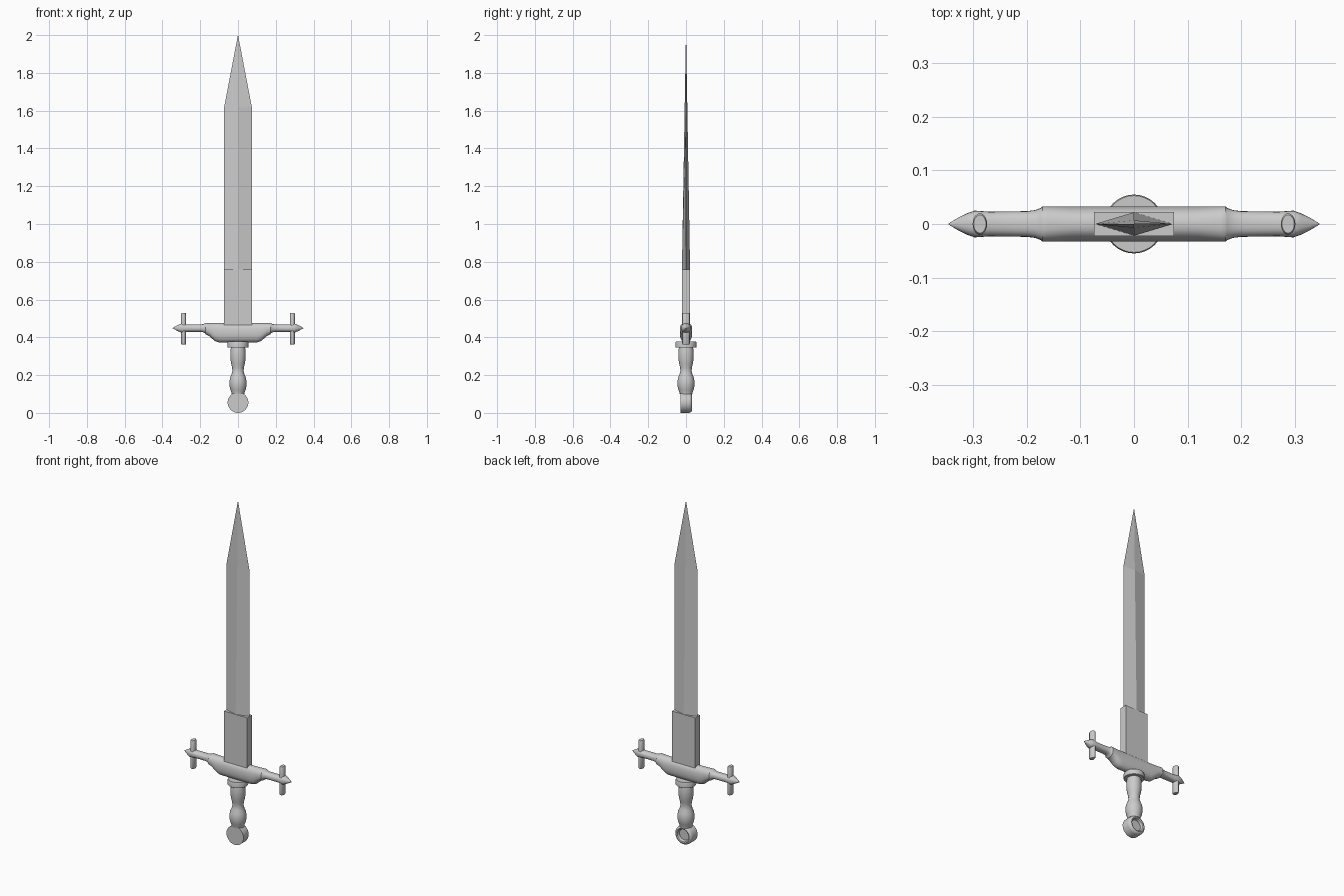
import bpy, bmesh, math
from mathutils import Vector

if "Cube" in bpy.data.objects:
    bpy.data.objects.remove(bpy.data.objects["Cube"])

steel = bpy.data.materials.new("plain grey steel")
steel.diffuse_color = (0.6, 0.6, 0.6, 1)
steel.use_nodes = True
steel.node_tree.nodes["Principled BSDF"].inputs["Base Color"].default_value = steel.diffuse_color


def loft(name, rings, smooth=True):
    """Skin a list of equal-length point rings and cap both ends."""
    bm = bmesh.new()
    loops = [[bm.verts.new(p) for p in ring] for ring in rings]
    n = len(loops[0])
    for a, b in zip(loops, loops[1:]):
        for i in range(n):
            j = (i + 1) % n
            bm.faces.new((a[i], a[j], b[j], b[i]))
    bm.faces.new(loops[0])
    bm.faces.new(loops[-1])
    bmesh.ops.remove_doubles(bm, verts=bm.verts, dist=1e-5)
    bmesh.ops.recalc_face_normals(bm, faces=bm.faces)
    mesh = bpy.data.meshes.new(name)
    bm.to_mesh(mesh)
    bm.free()
    obj = bpy.data.objects.new(name, mesh)
    bpy.context.collection.objects.link(obj)
    mesh.materials.append(steel)
    if smooth:
        bpy.ops.object.select_all(action='DESELECT')
        obj.select_set(True)
        bpy.context.view_layer.objects.active = obj
        bpy.ops.object.shade_smooth_by_angle(angle=math.radians(35))
    return obj


def oval(center, u, v, n=32, power=1.0):
    """Ring of points around center; power below 1 squares it off."""
    c, u, v = Vector(center), Vector(u), Vector(v)
    pts = []
    for i in range(n):
        t = 2 * math.pi * i / n
        a, b = math.cos(t), math.sin(t)
        a = math.copysign(abs(a) ** power, a)
        b = math.copysign(abs(b) ** power, b)
        pts.append(c + u * a + v * b)
    return pts


def diamond(z, w, d):
    return [(w, 0, z), (0, d, z), (-w, 0, z), (0, -d, z)]


def rect(z, w, d):
    return [(w, d, z), (-w, d, z), (-w, -d, z), (w, -d, z)]


# Blade with a central ridge thinning to the point
loft("blade", [diamond(0.74, 0.073, 0.022), diamond(1.62, 0.073, 0.007),
               diamond(2.0, 0.0004, 0.0004)], smooth=False)

# Plain block at the root of the blade
loft("blade_root", [rect(0.45, 0.075, 0.022), rect(0.76, 0.075, 0.022)], smooth=False)

# Crossguard: half stations (x, bottom, top, half depth), mirrored
half = [(0.10, .373, .476, .033), (0.12, .379, .476, .033), (0.135, .391, .476, .033),
        (0.15, .405, .476, .033), (0.162, .412, .476, .033), (0.171, .415, .476, .033),
        (0.174, .421, .474, .030), (0.185, .427, .470, .026), (0.20, .429, .468, .024),
        (0.27, .429, .468, .023), (0.298, .424, .474, .025), (0.312, .430, .468, .020),
        (0.33, .439, .459, .011), (0.347, .4485, .4495, .0005)]
stations = [(-x, b, t, d) for x, b, t, d in reversed(half)] + half
loft("crossguard", [oval((x, 0, (b + t) / 2), (0, d, 0), (0, 0, (t - b) / 2), 24, 0.85)
                    for x, b, t, d in stations])

# Upright bars near the guard ends
for side, label in ((-1, "left"), (1, "right")):
    loft("guard_bar_" + label,
         [oval((side * 0.288, 0, z), (s * 0.0135, 0, 0), (0, s * 0.02, 0), 20)
          for z, s in ((.363, .85), (.367, 1), (.524, 1), (.528, .85))])

# Round collar under the guard
loft("collar", [oval((0, 0, z), (r, 0, 0), (0, r, 0))
                for z, r in ((.345, .053), (.347, .055), (.372, .055), (.378, .053))])

# Turned grip
grip = [(.10, .034), (.113, .036), (.125, .041), (.145, .045), (.165, .0455), (.185, .042),
        (.205, .034), (.222, .030), (.24, .031), (.26, .036), (.285, .040), (.315, .041),
        (.335, .039), (.35, .037)]
loft("grip", [oval((0, 0, z), (r, 0, 0), (0, r, 0)) for z, r in grip])

# Disc pommel, flat in front, rounded rim and recess at the back
pommel = [(-.028, .055), (.015, .055), (.023, .053), (.029, .048), (.031, .042),
          (.028, .036), (.022, .033), (.014, .032)]
loft("pommel", [oval((0, y, .055), (r, 0, 0), (0, 0, r)) for y, r in pommel])
